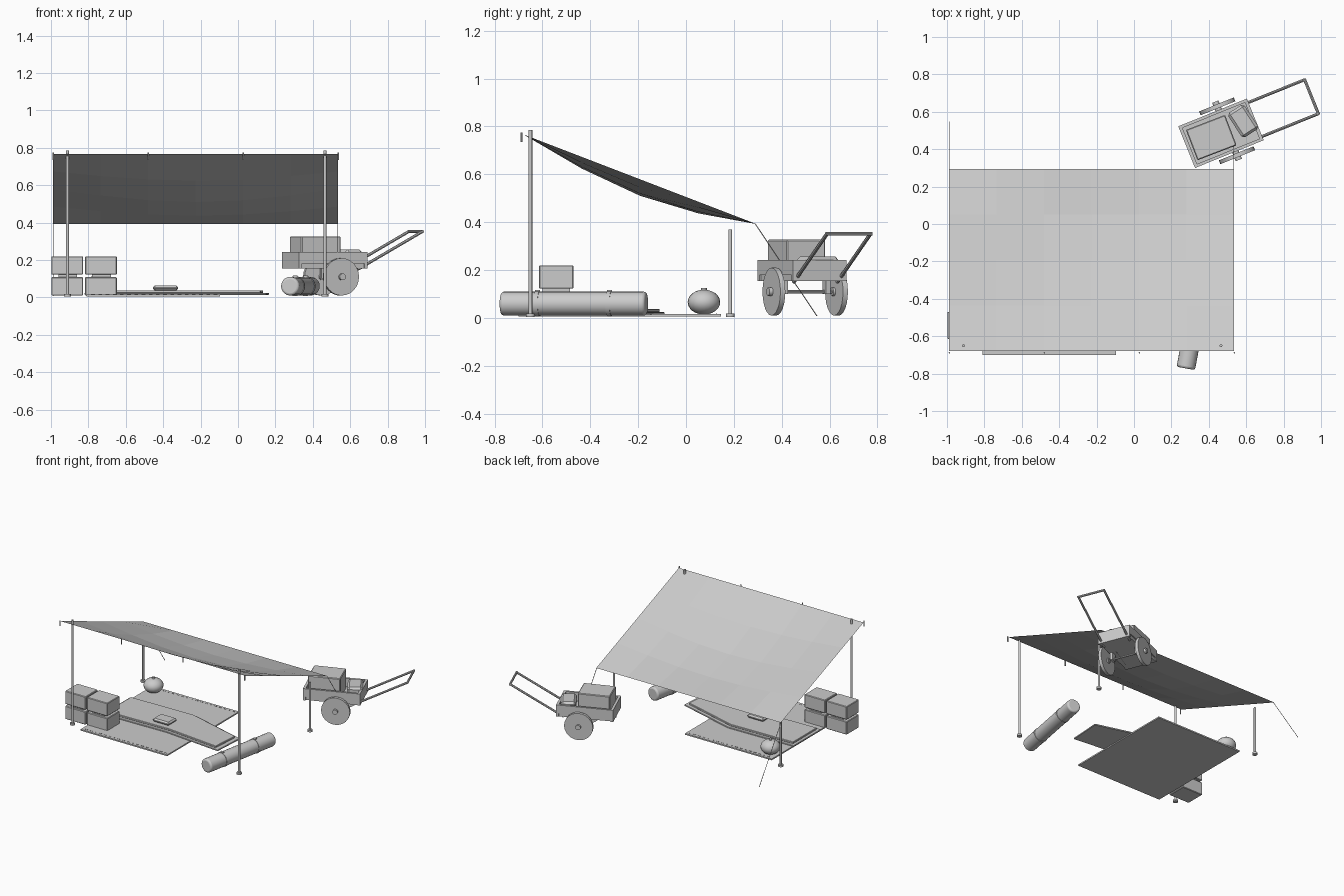
import bpy, bmesh, math
from mathutils import Vector, Matrix

if "Cube" in bpy.data.objects:
    bpy.data.objects.remove(bpy.data.objects["Cube"])

grey = bpy.data.materials.new("plain_grey")
grey.diffuse_color = (0.6, 0.6, 0.6, 1)
grey.use_nodes = True
grey.node_tree.nodes["Principled BSDF"].inputs["Base Color"].default_value = grey.diffuse_color


def finish(name, bm, matrix=None, bevel=0, smooth=False, segments=1):
    me = bpy.data.meshes.new(name)
    if matrix is not None:
        bm.transform(matrix)
    bm.to_mesh(me)
    bm.free()
    me.materials.append(grey)
    ob = bpy.data.objects.new(name, me)
    bpy.context.collection.objects.link(ob)
    if bevel:
        mod = ob.modifiers.new("bevel", 'BEVEL')
        mod.width = bevel
        mod.segments = segments
        mod.limit_method = 'ANGLE'
    if smooth:
        bpy.ops.object.select_all(action='DESELECT')
        ob.select_set(True)
        bpy.context.view_layer.objects.active = ob
        bpy.ops.object.shade_smooth_by_angle(angle=math.radians(40))
    return ob


def box(name, lo, hi, matrix=None, bevel=0):
    lo, hi = Vector(lo), Vector(hi)
    bm = bmesh.new()
    bmesh.ops.create_cube(bm, size=1)
    bmesh.ops.scale(bm, vec=hi - lo, verts=bm.verts)
    bmesh.ops.translate(bm, vec=(lo + hi) / 2, verts=bm.verts)
    return finish(name, bm, matrix, bevel)


def rod(name, a, b, r, sides=8, matrix=None, bevel=0, segments=1):
    a, b = Vector(a), Vector(b)
    bm = bmesh.new()
    bmesh.ops.create_cone(bm, cap_ends=True, segments=sides, radius1=r, radius2=r, depth=(b - a).length)
    turn = (b - a).to_track_quat('Z', 'Y').to_matrix().to_4x4()
    bm.transform(Matrix.Translation((a + b) / 2) @ turn)
    return finish(name, bm, matrix, bevel, True, segments)


def slab(name, pts, z0, z1):
    bm = bmesh.new()
    face = bm.faces.new([bm.verts.new((x, y, z0)) for x, y in pts])
    ext = bmesh.ops.extrude_face_region(bm, geom=[face])
    bmesh.ops.translate(bm, vec=(0, 0, z1 - z0), verts=[g for g in ext["geom"] if isinstance(g, bmesh.types.BMVert)])
    bmesh.ops.recalc_face_normals(bm, faces=bm.faces)
    return finish(name, bm, bevel=0.002)


# sagging canopy cloth, taut along its four edges
bm = bmesh.new()
bmesh.ops.create_grid(bm, x_segments=6, y_segments=4, size=0.5)
for v in bm.verts:
    u, w = v.co.x + 0.5, v.co.y + 0.5
    sag = 0.069 * math.sin(math.pi * u) * math.sin(math.pi * w)
    v.co = (-0.99 + 1.525 * u, -0.68 + 0.975 * w, 0.767 - 0.375 * w - sag)
finish("canopy", bm)

# toggles along the raised edge
for i in range(4):
    x = -0.987 + i * 0.508
    rod("canopy_toggle", (x, -0.688, 0.735), (x, -0.688, 0.775), 0.004)

# poles with feet, and guy ropes
for x in (-0.912, 0.465):
    for y, top in ((-0.65, 0.785), (0.185, 0.37)):
        rod("pole", (x, y, 0.005), (x, y, top), 0.008, 10)
        rod("pole_foot", (x, y, 0.004), (x, y, 0.018), 0.018, 12)
for x in (-0.988, 0.533):
    rod("guy_rope", (x, 0.29, 0.392), (x, 0.547, 0.008), 0.002, 6)

# ground mat with stitched front and back edges
box("ground_mat", (-0.81, -0.70, 0.006), (-0.095, 0.147, 0.016))
for y in (-0.68, 0.127):
    for i in range(18):
        x = -0.785 + i * 0.0385
        box("mat_stitch", (x, y - 0.002, 0.015), (x + 0.02, y + 0.002, 0.018))

# layered runner with a bend, and the small cushion on it
slab("runner_base", [(-0.82, -0.42), (-0.30, -0.41), (0.15, -0.455), (0.165, -0.215),
                     (-0.28, -0.09), (-0.82, -0.10)], 0.014, 0.024)
slab("runner_top", [(-0.80, -0.40), (-0.30, -0.39), (0.12, -0.435), (0.135, -0.23),
                    (-0.29, -0.11), (-0.80, -0.12)], 0.024, 0.038)
box("cushion", (-0.455, -0.36, 0.038), (-0.32, -0.26, 0.064), None, 0.01)

# stacked crates with spacer slats
for z in (0.01, 0.122):
    for x in (-0.998, -0.818):
        box("crate", (x, -0.615, z), (x + 0.17, -0.47, z + 0.098), None, 0.004)
for x in (-0.96, -0.78):
    box("crate_spacer", (x, -0.60, 0.107), (x + 0.1, -0.485, 0.123))

# bedroll with two straps
a, b = Vector((0.277, -0.772, 0.06)), Vector((0.39, -0.165, 0.06))
rod("bedroll", a, b, 0.05, 20, None, 0.012, 3)
d = (b - a).normalized()
for t in (0.25, 0.745):
    p = a.lerp(b, t)
    rod("bedroll_strap", p - d * 0.009, p + d * 0.009, 0.053, 20)
    box("strap_buckle", p + Vector((-0.012, -0.01, 0.05)), p + Vector((0.012, 0.01, 0.057)))

# round water jar with a short neck
bm = bmesh.new()
bmesh.ops.create_uvsphere(bm, u_segments=20, v_segments=12, radius=1)
finish("jar", bm, Matrix.Translation((-0.75, 0.075, 0.066)) @ Matrix.Diagonal((0.068, 0.068, 0.052, 1)), 0, True)
rod("jar_neck", (-0.75, 0.075, 0.112), (-0.75, 0.075, 0.126), 0.012, 10)

# handcart, built along its own axis then turned
C = Matrix.Translation((0.465, 0.485, 0)) @ Matrix.Rotation(math.radians(22), 4, 'Z')
box("cart_floor", (-0.198, -0.112, 0.155), (0.198, 0.112, 0.18), C)
for x in (-0.198, 0.18):
    box("cart_end_board", (x, -0.12, 0.155), (x + 0.018, 0.12, 0.242), C)
for s in (-1, 1):
    y = sorted((s * 0.104, s * 0.12))
    box("cart_side_board", (-0.18, y[0], 0.18), (0.18, y[1], 0.242), C)
    y = sorted((s * 0.085, s * 0.105))
    box("cart_axle_bracket", (0.015, y[0], 0.10), (0.055, y[1], 0.156), C)
    rod("cart_wheel", (0.035, s * 0.13, 0.11), (0.035, s * 0.152, 0.11), 0.1, 24, C)
    rod("wheel_hub", (0.035, s * 0.12, 0.11), (0.035, s * 0.168, 0.11), 0.018, 12, C)
    rod("cart_handle_arm", (0.15, s * 0.098, 0.15), (0.522, s * 0.098, 0.352), 0.008, 8, C)
rod("cart_axle", (0.035, -0.14, 0.11), (0.035, 0.14, 0.11), 0.007, 8, C)
rod("cart_handle_grip", (0.522, -0.104, 0.352), (0.522, 0.104, 0.352), 0.008, 8, C)

# cart load: a big chest and a soft bundle
L = Matrix.Translation((0.413, 0.462, 0)) @ Matrix.Rotation(math.radians(21), 4, 'Z')
box("chest", (-0.112, -0.087, 0.18), (0.112, 0.087, 0.327), L, 0.005)
B = Matrix.Translation((0.583, 0.55, 0)) @ Matrix.Rotation(math.radians(33), 4, 'Z')
box("bundle", (-0.052, -0.078, 0.18), (0.052, 0.078, 0.256), B, 0.014)
